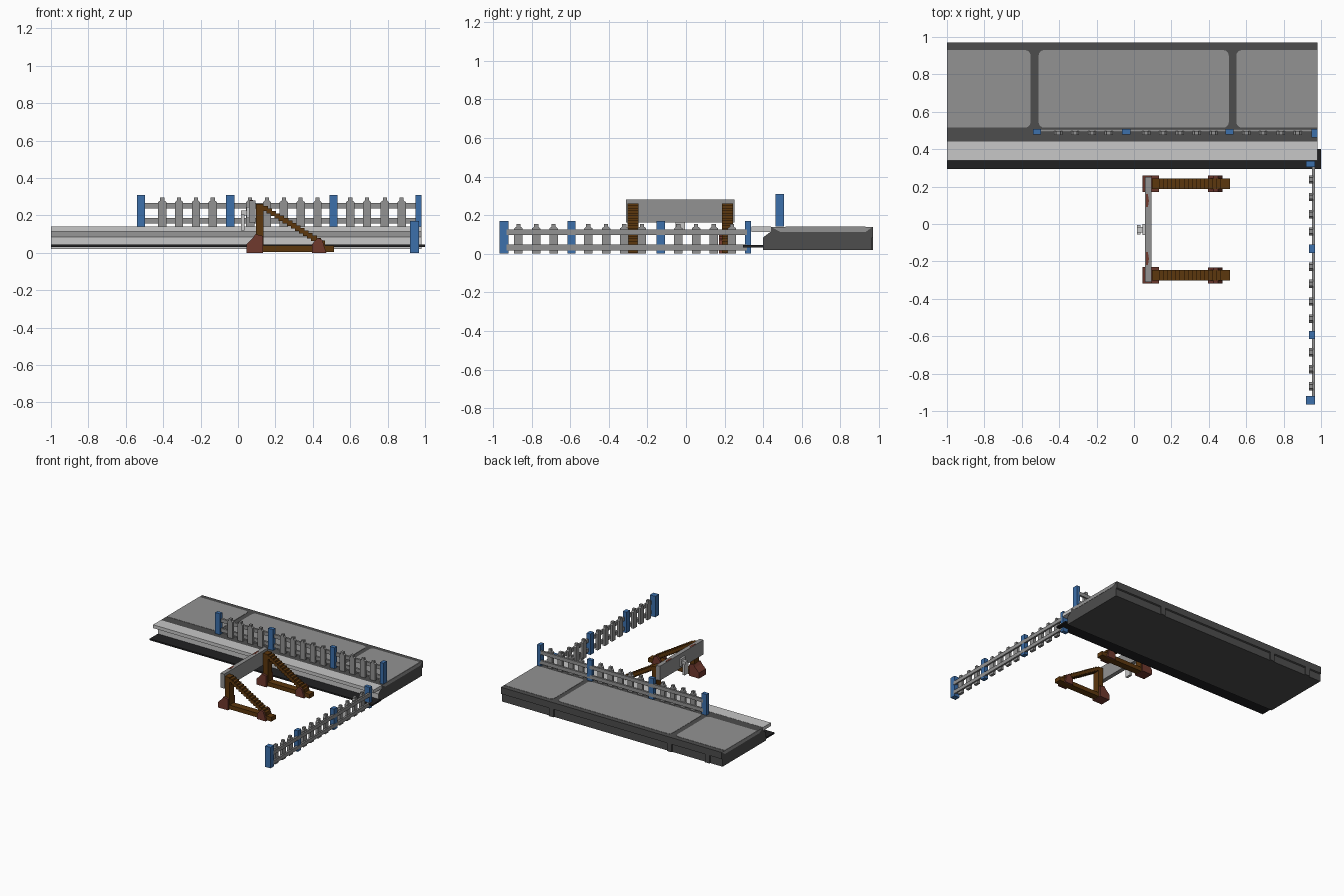
import bpy, bmesh, math
from mathutils import Vector

cube = bpy.data.objects.get("Cube")
if cube:
    bpy.data.objects.remove(cube, do_unlink=True)


def material(name, r, g, b):
    m = bpy.data.materials.new(name)
    m.use_nodes = True
    m.diffuse_color = (r, g, b, 1)
    m.node_tree.nodes["Principled BSDF"].inputs["Base Color"].default_value = (r, g, b, 1)
    return m


LIGHT = material("light concrete", 0.57, 0.57, 0.57)
GREY = material("mid grey", 0.288, 0.288, 0.288)
DARK = material("dark stone", 0.075, 0.075, 0.075)
BLACK = material("black base", 0.015, 0.015, 0.016)
BLUE = material("blue post", 0.045, 0.16, 0.41)
WOOD = material("brown timber", 0.108, 0.038, 0.004)
RUST = material("red brown iron", 0.16, 0.041, 0.027)


def finish(name, bm, *mats):
    bmesh.ops.recalc_face_normals(bm, faces=bm.faces)
    me = bpy.data.meshes.new(name)
    bm.to_mesh(me)
    bm.free()
    for m in mats:
        me.materials.append(m)
    ob = bpy.data.objects.new(name, me)
    bpy.context.collection.objects.link(ob)
    return ob


def add_box(bm, x0, x1, y0, y1, z0, z1):
    vs = bmesh.ops.create_cube(bm, size=1)["verts"]
    for v in vs:
        v.co = ((x0 + x1) / 2 + v.co.x * (x1 - x0),
                (y0 + y1) / 2 + v.co.y * (y1 - y0),
                (z0 + z1) / 2 + v.co.z * (z1 - z0))


def box(name, mat, *dims):
    bm = bmesh.new()
    add_box(bm, *dims)
    return finish(name, bm, mat)


def add_prism(bm, pts, axis, a, b):
    """Extrude a 2D outline along an axis from a to b."""
    def place(p, t):
        c = list(p)
        c.insert("xyz".index(axis), t)
        return Vector(c)
    lo = [bm.verts.new(place(p, a)) for p in pts]
    hi = [bm.verts.new(place(p, b)) for p in pts]
    bm.faces.new(lo)
    bm.faces.new(hi[::-1])
    n = len(pts)
    for i in range(n):
        bm.faces.new((lo[i], lo[(i + 1) % n], hi[(i + 1) % n], hi[i]))


def prism(name, mat, pts, axis, a, b):
    bm = bmesh.new()
    add_prism(bm, pts, axis, a, b)
    return finish(name, bm, mat)


# Platform body: front wall light, sloped gap grey, the rest dark
bm = bmesh.new()
profile = [(0.40, 0.02), (0.40, 0.085), (0.44, 0.115), (0.44, 0.139), (0.97, 0.139),
           (0.97, 0.085), (0.96, 0.08), (0.96, 0.02)]
add_prism(bm, profile, "x", -1, 0.98)
body = finish("platform_body", bm, DARK, LIGHT, GREY)
for p in body.data.polygons:
    if p.normal.y < -0.9:
        p.material_index = 1
    elif p.normal.y < -0.3:
        p.material_index = 2

box("platform_lip", LIGHT, -1, 0.98, 0.34, 0.44, 0.113, 0.14)
box("track_bed_sheet", BLACK, -1, 1, 0.295, 0.402, 0.032, 0.044)

# Small piers along the back wall
for x in (-0.87, -0.53, 0.53):
    box("back_pier", DARK, x - 0.02, x + 0.02, 0.95, 0.97, 0.02, 0.085)


# Paving slabs with rounded inner corners
def slab(name, x0, x1, round_left, round_right):
    y0, y1, r = 0.515, 0.93, 0.03
    pts = []
    corners = [(x1, y1, -1, -1, 0, round_right), (x0, y1, 1, -1, 90, round_left),
               (x0, y0, 1, 1, 180, round_left), (x1, y0, -1, 1, 270, round_right)]
    for x, y, sx, sy, ang, rounded in corners:
        if not rounded:
            pts.append((x, y))
            continue
        for k in range(5):
            a = math.radians(ang + 22.5 * k)
            pts.append((x + sx * r + r * math.cos(a), y + sy * r + r * math.sin(a)))
    prism(name, GREY, pts, "z", 0.136, 0.141)


slab("paving_slab_right", -1, -0.553, False, True)
slab("paving_slab_middle", -0.51, 0.507, True, True)
slab("paving_slab_left", 0.547, 0.98, True, False)

# Grey slab edges showing on the platform ends
edge = [(0.44, 0.139), (0.49, 0.112), (0.93, 0.112), (0.967, 0.139)]
prism("end_slab_edge_left", GREY, edge, "x", 0.976, 0.982)
prism("end_slab_edge_right", GREY, edge, "x", -1.001, -0.996)


# Picket fence, built along its own length u with depth d
def fence(name, along, posts, pickets, d, z0):
    """posts: (start, end, depth start, depth end) along the fence."""
    def add(bm, u0, u1, d0, d1, za, zb):
        if along == "x":
            add_box(bm, u0, u1, d0, d1, z0 + za, z0 + zb)
        else:
            add_box(bm, d0, d1, u0, u1, z0 + za, z0 + zb)

    bm = bmesh.new()
    for u0, u1, d0, d1 in posts:
        add(bm, u0, u1, d0, d1, 0, 0.17)
    finish(name + "_posts", bm, BLUE)

    bm = bmesh.new()
    for za, zb in ((0.018, 0.047), (0.096, 0.125)):
        add(bm, posts[0][1] - 0.01, posts[-1][0] + 0.01, d + 0.006, d + 0.022, za, zb)
    finish(name + "_rails", bm, GREY)

    # pickets with stepped tips
    bm = bmesh.new()
    for u in pickets:
        half = [(0.022, 0), (0.022, 0.131), (0.011, 0.14), (0.011, 0.155)]
        pts = [(u + a, z0 + b) for a, b in half]
        pts += [(u - a, z0 + b) for a, b in half[::-1]]
        add_prism(bm, pts, "y" if along == "x" else "x", d - 0.011, d + 0.011)
    finish(name + "_pickets", bm, GREY)


fence("platform_fence", "x",
      [(-0.54, -0.497, 0.478, 0.508), (-0.064, -0.02, 0.478, 0.508),
       (0.49, 0.533, 0.478, 0.508), (0.95, 0.98, 0.463, 0.508)],
      [-0.405, -0.315, -0.225, -0.135, 0.065, 0.155, 0.245, 0.335, 0.425,
       0.60, 0.69, 0.785, 0.875], 0.486, 0.14)
fence("side_fence", "y",
      [(-0.966, -0.92, 0.92, 0.968), (-0.615, -0.572, 0.935, 0.968),
       (-0.154, -0.11, 0.935, 0.968), (0.306, 0.336, 0.92, 0.968)],
      [-0.868, -0.776, -0.686, -0.506, -0.414, -0.32, -0.228,
       -0.04, 0.052, 0.144, 0.238], 0.947, 0)

# Buffer stop: two braced timber frames
for side, y in (("left", 0.215), ("right", -0.275)):
    w = 0.028
    box("buffer_sleeper_" + side, WOOD, 0.10, 0.512, y - w, y + w, 0.004, 0.038)
    box("buffer_post_" + side, WOOD, 0.095, 0.137, y - w, y + w, 0.01, 0.26)
    # stepped diagonal brace, running down between the rear cheeks
    bm = bmesh.new()
    steps = 15
    for i in range(steps):
        t = i / (steps - 1)
        x, z = 0.145 + 0.305 * t, 0.237 - 0.185 * t
        add_box(bm, x - 0.015, x + 0.015, y - w, y + w, z - 0.014, z + 0.014)
    finish("buffer_brace_" + side, bm, WOOD)
    # iron shoe at the front foot
    prism("buffer_front_shoe_" + side, RUST,
          [(0.045, 0), (0.133, 0), (0.133, 0.09), (0.093, 0.10), (0.08, 0.08), (0.045, 0.045)],
          "y", y - 0.044, y + 0.044)
    # pair of iron cheeks at the rear foot
    for s in (-1, 1):
        prism("buffer_rear_cheek_" + side, RUST,
              [(0.395, 0), (0.472, 0), (0.45, 0.07), (0.425, 0.08), (0.395, 0.045)],
              "y", y + s * 0.027, y + s * 0.043)

# Cross beam with iron strips on its top edge
box("buffer_beam", GREY, 0.06, 0.094, -0.31, 0.25, 0.163, 0.28)
for y in (0.125, -0.185):
    prism("beam_strip", RUST, [(0.063, y - 0.035), (0.074, y - 0.035), (0.08, y),
                               (0.074, y + 0.035), (0.063, y + 0.035)], "z", 0.278, 0.281)

# Coupling hook on the beam
box("coupling_plate", LIGHT, 0.045, 0.062, -0.06, 0.0, 0.185, 0.245)
box("coupling_bar", LIGHT, 0.015, 0.05, -0.045, -0.015, 0.20, 0.225)
box("coupling_link", LIGHT, 0.015, 0.035, -0.055, -0.005, 0.12, 0.205)
